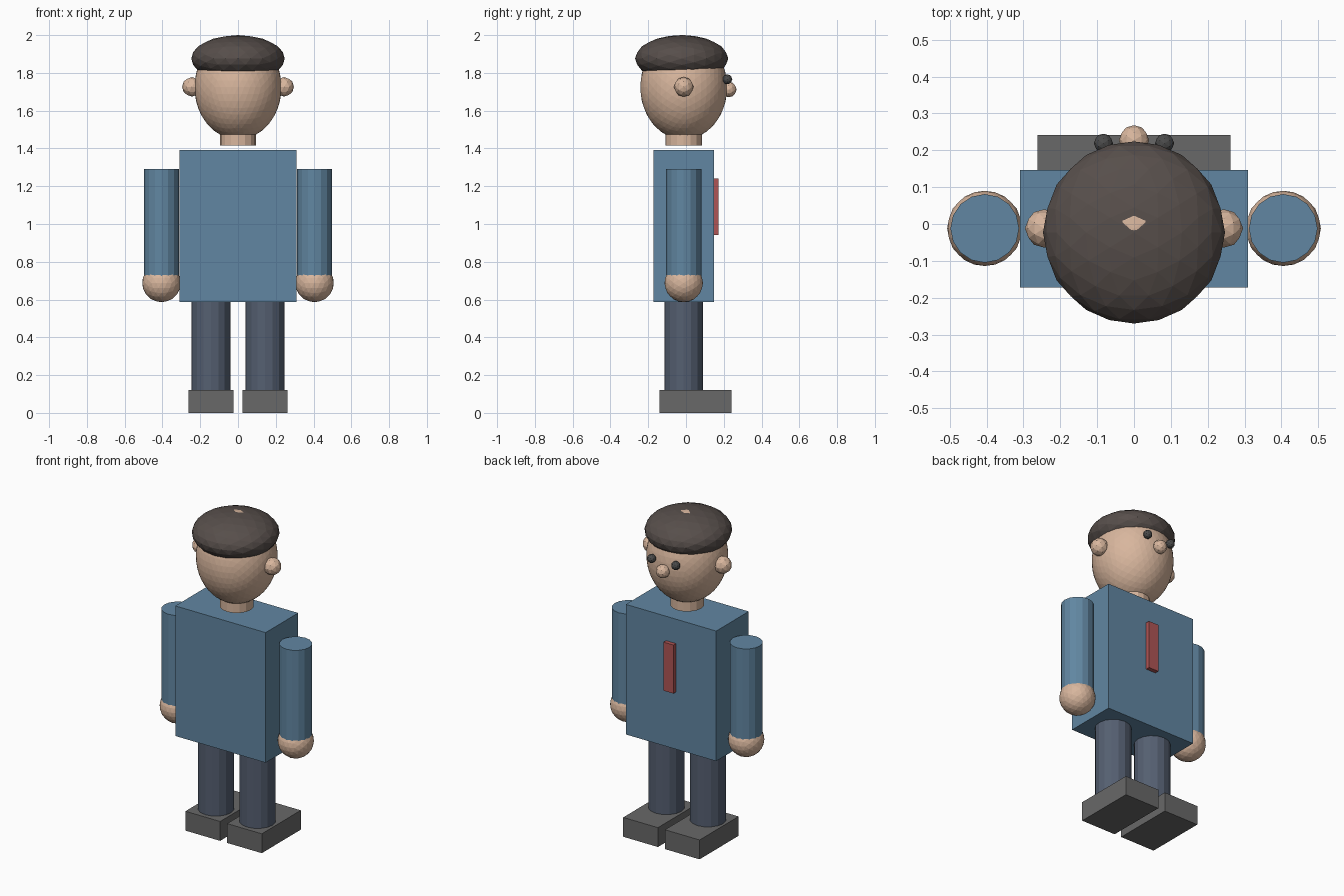
import bpy, bmesh
from math import sqrt
from mathutils import Matrix, Vector

if "Cube" in bpy.data.objects:
    bpy.data.objects.remove(bpy.data.objects["Cube"])

YC = -0.012  # shared depth centre of the body


def material(name, rgb):
    m = bpy.data.materials.new(name)
    m.diffuse_color = (*rgb, 1)
    m.use_nodes = True
    m.node_tree.nodes["Principled BSDF"].inputs["Base Color"].default_value = m.diffuse_color
    return m


SKIN = material("skin", (0.69, 0.47, 0.34))
SHIRT = material("shirt", (0.12, 0.24, 0.36))
TROUSERS = material("trousers", (0.09, 0.115, 0.165))
SHOES = material("shoes", (0.14, 0.14, 0.14))
HAIR = material("hair", (0.095, 0.077, 0.07))
EYES = material("eyes", (0.07, 0.07, 0.07))
TIE = material("tie", (0.43, 0.09, 0.09))


def finish(name, bm, mat):
    bmesh.ops.recalc_face_normals(bm, faces=bm.faces)
    me = bpy.data.meshes.new(name)
    bm.to_mesh(me)
    bm.free()
    me.materials.append(mat)
    ob = bpy.data.objects.new(name, me)
    bpy.context.collection.objects.link(ob)
    return ob


def box(name, mat, lo, hi):
    lo, hi = Vector(lo), Vector(hi)
    bm = bmesh.new()
    bmesh.ops.create_cube(bm, size=1)
    bmesh.ops.scale(bm, vec=hi - lo, verts=bm.verts)
    bmesh.ops.translate(bm, vec=(lo + hi) / 2, verts=bm.verts)
    return finish(name, bm, mat)


def cylinder(name, mat, x, r, z0, z1):
    # 16 sides with a vertex on the x axis
    bm = bmesh.new()
    bmesh.ops.create_cone(bm, cap_ends=True, segments=16, radius1=r, radius2=r, depth=z1 - z0,
                          matrix=Matrix.Translation((x, YC, (z0 + z1) / 2)))
    return finish(name, bm, mat)


def ball(name, mat, centre, radii, levels):
    # icosphere with an edge, not a vertex, at each pole
    bm = bmesh.new()
    t = (1 + sqrt(5)) / 2
    for a in (-1, 1):
        for b in (-t, t):
            for co in ((a, b, 0), (0, a, b), (b, 0, a)):
                bm.verts.new(Vector(co).normalized())
    bmesh.ops.convex_hull(bm, input=bm.verts)
    for _ in range(levels):
        bmesh.ops.subdivide_edges(bm, edges=bm.edges[:], cuts=1, use_grid_fill=True)
        for v in bm.verts:
            v.co.normalize()
    bmesh.ops.scale(bm, vec=radii, verts=bm.verts)
    bmesh.ops.translate(bm, vec=centre, verts=bm.verts)
    return finish(name, bm, mat)


# Torso, tie and neck
box("torso", SHIRT, (-0.31, -0.172, 0.586), (0.31, 0.147, 1.393))
box("tie", TIE, (-0.034, 0.142, 0.941), (0.034, 0.172, 1.242))
cylinder("neck", SKIN, 0, 0.096, 1.415, 1.53)

# Head, hair and nose
ball("head", SKIN, (0, YC, 1.724), (0.23, 0.23, 0.276), 3)
ball("hair", HAIR, (0, -0.023, 1.876), (0.247, 0.247, 0.124), 2)
ball("nose", SKIN, (0, 0.227, 1.712), (0.041,) * 3, 1)

# Paired parts
for side, s in (("left", -1), ("right", 1)):
    ball(side + "_ear", SKIN, (s * 0.244, YC, 1.726), (0.052,) * 3, 1)
    ball(side + "_eye", EYES, (s * 0.083, 0.219, 1.766), (0.026,) * 3, 1)
    cylinder(side + "_arm", SHIRT, s * 0.405, 0.093, 0.69, 1.29)
    ball(side + "_hand", SKIN, (s * 0.405, YC, 0.688), (0.102,) * 3, 2)
    cylinder(side + "_leg", TROUSERS, s * 0.143, 0.103, 0.1, 0.6)
    box(side + "_shoe", SHOES, (s * 0.143 - 0.119, -0.141, 0), (s * 0.143 + 0.119, 0.241, 0.12))
